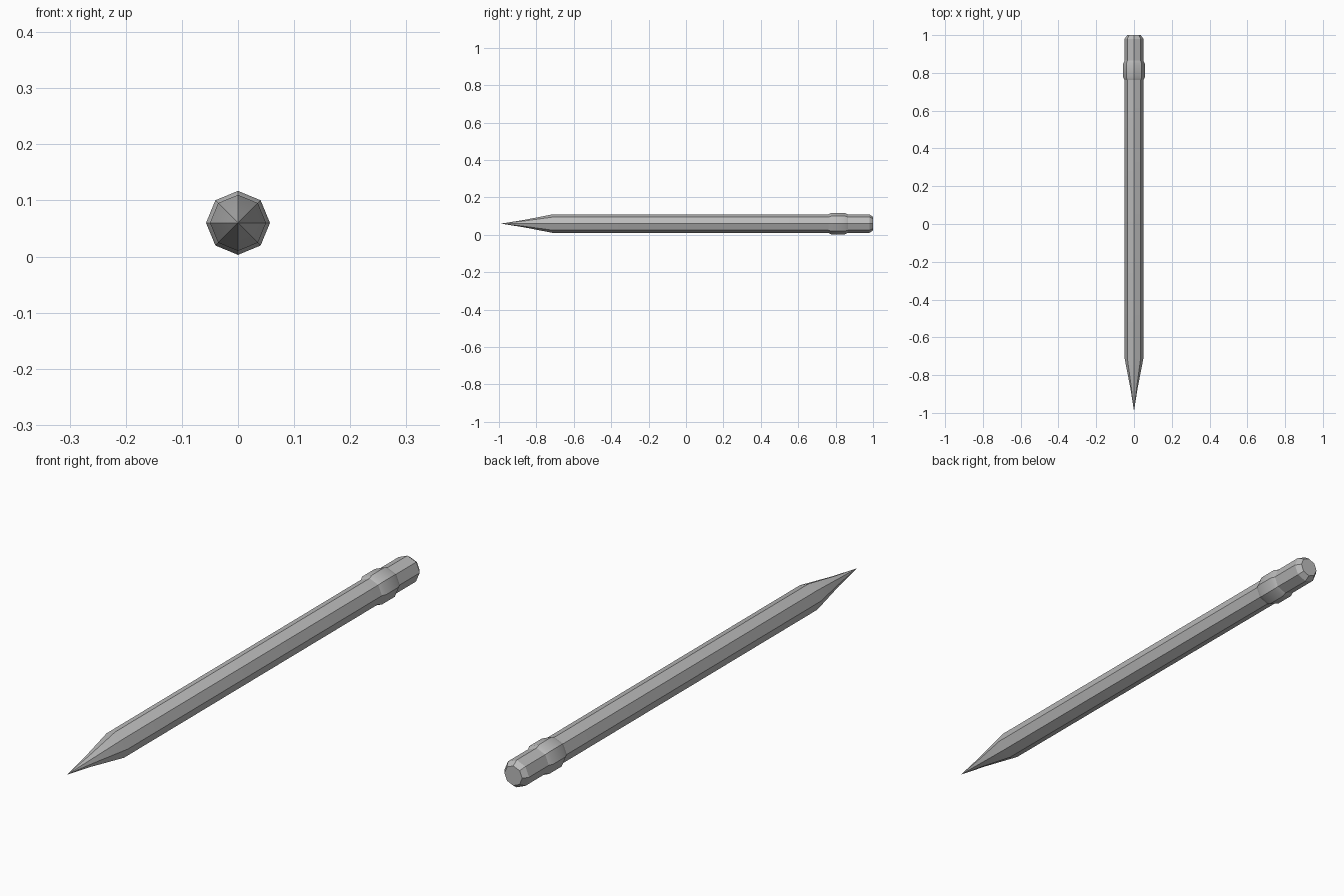
import bpy, bmesh, math

SIDES = 8
AXIS_HEIGHT = 0.06

cube = bpy.data.objects.get("Cube")
if cube:
    bpy.data.objects.remove(cube, do_unlink=True)

# One plain grey for every part
grey = bpy.data.materials.new("plain grey")
grey.use_nodes = True
colour = (0.5, 0.5, 0.5, 1)
grey.diffuse_color = colour
grey.node_tree.nodes["Principled BSDF"].inputs["Base Color"].default_value = colour


def lathe(name, profile):
    """Turn (y, radius) pairs around the long axis; radius 0 is a point."""
    bm = bmesh.new()
    rings = []
    for y, r in profile:
        count = SIDES if r > 0 else 1
        ring = []
        for i in range(count):
            a = math.tau * i / SIDES
            ring.append(bm.verts.new((r * math.cos(a), y, AXIS_HEIGHT + r * math.sin(a))))
        rings.append(ring)
    for a, b in zip(rings, rings[1:]):
        for i in range(SIDES):
            j = (i + 1) % SIDES
            if len(a) == 1:
                bm.faces.new((a[0], b[i], b[j]))
            else:
                bm.faces.new((a[i], b[i], b[j], a[j]))
    for end in (rings[0], rings[-1]):
        if len(end) > 1:
            bm.faces.new(end)
    bmesh.ops.recalc_face_normals(bm, faces=bm.faces)
    mesh = bpy.data.meshes.new(name)
    bm.to_mesh(mesh)
    bm.free()
    mesh.materials.append(grey)
    obj = bpy.data.objects.new(name, mesh)
    bpy.context.collection.objects.link(obj)
    bpy.ops.object.select_all(action="DESELECT")
    obj.select_set(True)
    bpy.context.view_layer.objects.active = obj
    bpy.ops.object.shade_smooth_by_angle(angle=math.radians(30))
    return obj


# Shaft with its sharpened tip
lathe("pencil_shaft", [(-0.99, 0), (-0.87, 0.019), (-0.71, 0.05), (0.8, 0.05)])
# Raised collar with chamfered rims
lathe("ferrule", [(0.762, 0.05), (0.777, 0.057), (0.85, 0.057), (0.865, 0.05)])
# Eraser with a bevelled end
lathe("eraser", [(0.81, 0.05), (0.98, 0.05), (1.0, 0.036)])
